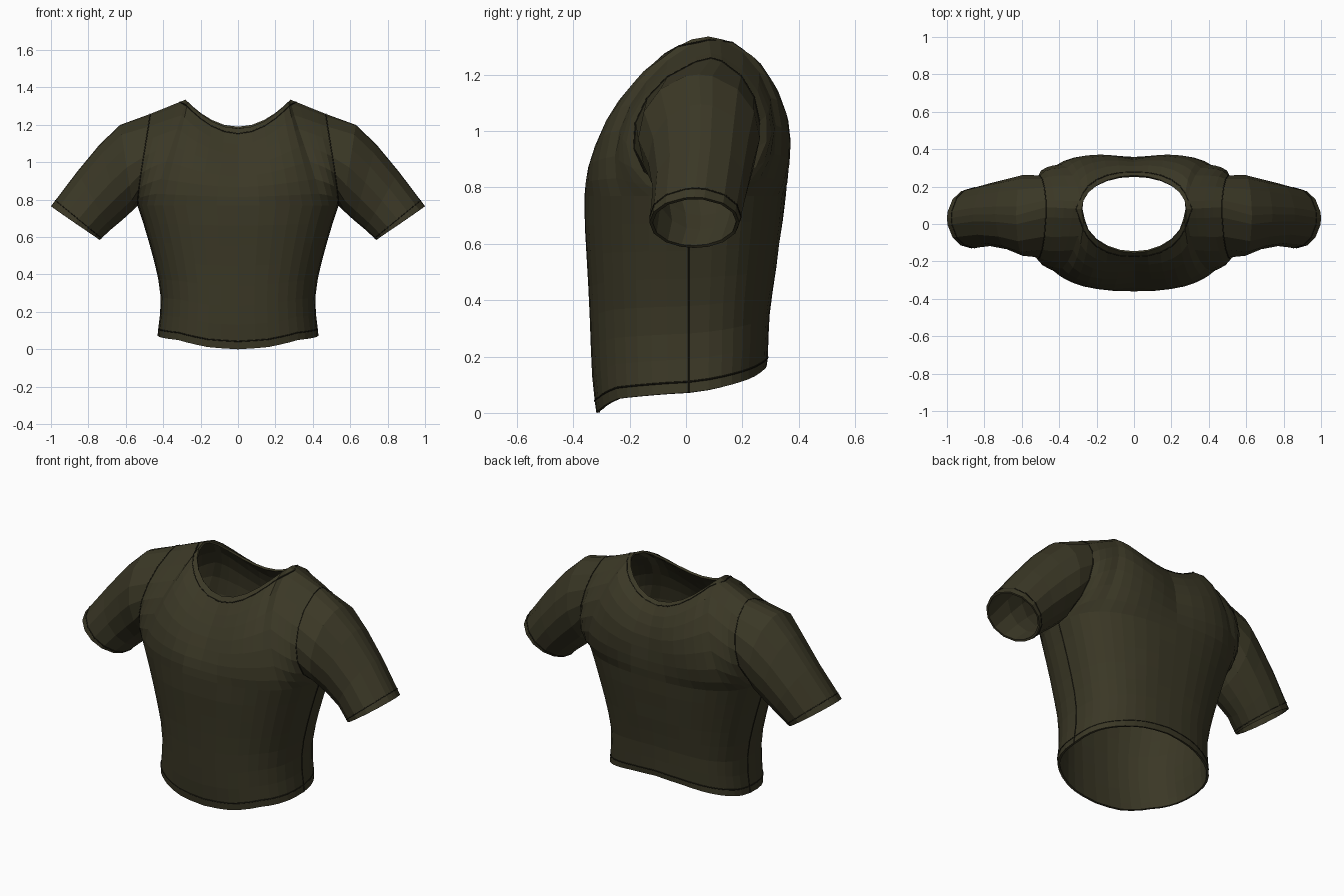
import bpy, bmesh, math
from mathutils import Vector, noise

if "Cube" in bpy.data.objects:
    bpy.data.objects.remove(bpy.data.objects["Cube"])


def material(name, rgb):
    m = bpy.data.materials.new(name)
    m.diffuse_color = (*rgb, 1)
    m.use_nodes = True
    m.node_tree.nodes["Principled BSDF"].inputs["Base Color"].default_value = m.diffuse_color
    return m


CLOTH = material("olive cloth", (0.043, 0.039, 0.019))
THREAD = material("dark seam", (0.014, 0.013, 0.007))


def interp(table, x):
    if x <= table[0][0]:
        return table[0][1]
    for (a, p), (b, q) in zip(table, table[1:]):
        if x <= b:
            return p + (q - p) * (x - a) / (b - a)
    return table[-1][1]


# Torso profiles by height, and hem height by angle from the front
WIDTH = [(0, .43), (.08, .427), (.2, .412), (.32, .41), (.5, .452), (.65, .495), (.77, .535)]
FRONT = [(0, -.318), (.1, -.332), (.4, -.344), (.72, -.362), (.77, -.36)]
BACK = [(.15, .284), (.2, .291), (.3, .292), (.4, .302), (.55, .326), (.77, .354)]
HEM = [(0, 0), (18, .012), (45, .05), (90, .072), (140, .125), (160, .15), (180, .165)]
ARMPIT = .77
NECK = .6          # column share taken up by the neckline

# Start and end tangents of the upper panels at centre, neck corner and armhole
TANGENTS = {
    -1: ([(0, (0, .015, .15)), (.6, (-.04, -.09, .2)), (1, (.005, -.34, .08))],
         [(0, (0, -.085, -.13)), (.6, (.01, -.24, -.09)), (1, (0, -.27, -.04))]),
    1: ([(0, (0, .012, .15)), (.6, (-.03, .17, .2)), (1, (.005, .38, .08))],
        [(0, (0, .09, -.08)), (.6, (.01, .2, -.02)), (1, (0, .18, -.03))]),
}


def tangent(table, s):
    return Vector([interp([(k, p[i]) for k, p in table], s) for i in range(3)])


def ring(side, s, z):
    """Horizontal section of the body."""
    a = s * math.pi / 2
    e = .82 if side < 0 else .74
    depth = interp(FRONT if side < 0 else BACK, z)
    y = .01 + (depth - .01) * max(0, math.cos(a)) ** e
    return Vector((interp(WIDTH, z) * math.sin(a) ** .83, y, z))


def top_edge(side, s):
    """Neckline, then shoulder line."""
    if s <= NECK + 1e-6:
        a = s / NECK * math.pi / 2
        reach, low = (-.235, 1.18) if side < 0 else (.18, 1.19)
        return Vector((.28 * math.sin(a), .08 + reach * math.cos(a),
                       low + (1.335 - low) * math.sin(a) ** 2))
    return Vector((.28, .08, 1.335)).lerp(Vector((.47, .09, 1.258)), (s - NECK) / (1 - NECK))


def body(side, s, v):
    """Body surface: v 0-1 hem to armpit, 1-2 armpit to top edge."""
    if v <= 1:
        hem = interp(HEM, s * 90 if side < 0 else 180 - s * 90)
        p = ring(side, s, hem + (ARMPIT - hem) * v)
    else:
        t = v - 1
        p0, p3 = ring(side, s, ARMPIT), top_edge(side, s)
        p1 = p0 + tangent(TANGENTS[side][0], s)
        p2 = p3 + tangent(TANGENTS[side][1], s)
        u = 1 - t
        p = p0 * u**3 + p1 * (3*u*u*t) + p2 * (3*u*t*t) + p3 * t**3
    # slight cloth wrinkles, fading at edges
    fade = max(0, math.cos(s * math.pi / 2)) * math.sin(math.pi * v / 2)
    p.y += .006 * fade * noise.noise(Vector((p.x * 4, side * 3, p.z * 9)))
    return p


def build(name, grids):
    """Half garment from point grids; mirrored and given cloth thickness."""
    bm = bmesh.new()
    for grid, flip in grids:
        vs = [[bm.verts.new(p) for p in row] for row in grid]
        for r0, r1 in zip(vs, vs[1:]):
            for j in range(len(r0) - 1):
                q = [r0[j], r0[j + 1], r1[j + 1], r1[j]]
                bm.faces.new(q[::-1] if flip else q)
    bmesh.ops.remove_doubles(bm, verts=bm.verts, dist=.0005)
    me = bpy.data.meshes.new(name)
    bm.to_mesh(me)
    bm.free()
    me.materials.append(CLOTH)
    ob = bpy.data.objects.new(name, me)
    bpy.context.collection.objects.link(ob)
    mir = ob.modifiers.new("mirror", 'MIRROR')
    mir.merge_threshold = .0005
    sol = ob.modifiers.new("thickness", 'SOLIDIFY')
    sol.thickness, sol.offset = .012, -1
    return ob


# Body: front and back panels
COLS = [i / 10 for i in range(11)]
LOW = [0, .055, .17, .3, .44, .58, .72, .86, 1]
HIGH = [1, 1.1, 1.22, 1.36, 1.5, 1.64, 1.78, 1.93, 2]
build("shirt_body", [([[body(sd, s, v) for s in COLS] for v in LOW + HIGH[1:]], sd > 0)
                     for sd in (-1, 1)])

# Sleeves: armhole loop lofted to the cuff
armhole = [body(-1, 1, v) for v in HIGH] + [body(1, 1, v) for v in HIGH[-2::-1]]
angles = [math.pi * (v - 1) for v in HIGH]
angles += [2 * math.pi - a for a in angles[-2::-1]]


def sleeve_ring(tx, tz, bx, bz, y0, y1):
    top, bot = Vector((tx, 0, tz)), Vector((bx, 0, bz))
    mid = (top + bot) / 2 + Vector((0, (y0 + y1) / 2, 0))
    return [mid - (top - bot) / 2 * math.cos(a) - Vector((0, (y1 - y0) / 2 * math.sin(a), 0))
            for a in angles]


rings = [armhole,
         sleeve_ring(.63, 1.2, .56, .745, -.17, .262),
         sleeve_ring(.74, 1.095, .62, .69, -.135, .24),
         sleeve_ring(.86, .95, .68, .64, -.118, .218),
         sleeve_ring(1.0, .765, .74, .585, -.13, .19)]
cuff_line = [p.lerp(q, .83) for p, q in zip(rings[3], rings[4])]
rings.insert(4, cuff_line)
build("sleeves", [(list(zip(*rings)), True)])
sleeves = bpy.data.objects["sleeves"]
# rows run around the arm here, so make sure the cloth faces outward
me = sleeves.data
c = sum((p for p in rings[2]), Vector()) / len(rings[2])
near = min(me.polygons, key=lambda f: (f.center - rings[2][4]).length)
if near.normal.dot(near.center - c) < 0:
    me.flip_normals()

# Seams: hem, collar, armholes, cuffs and sides
collar = [body(-1, s, 1.93) for s in COLS[:6]] + [body(-1, .665, 2)]
collar += [body(1, s, 1.93) for s in COLS[5::-1]]
hem = [body(-1, s, .055) for s in COLS] + [body(1, s, .055) for s in COLS[-2::-1]]
side_seam = [body(-1, 1, v) for v in LOW]

cu = bpy.data.curves.new("seams", 'CURVE')
cu.dimensions = '3D'
cu.bevel_depth, cu.bevel_resolution = .0032, 0
cu.materials.append(THREAD)
for path in (collar, hem, side_seam, armhole, cuff_line):
    for sx in (1, -1):
        sp = cu.splines.new('POLY')
        sp.points.add(len(path) - 1)
        for pt, p in zip(sp.points, path):
            pt.co = (p.x * sx, p.y, p.z, 1)
tmp = bpy.data.objects.new("seam_paths", cu)
bpy.context.collection.objects.link(tmp)
bpy.context.view_layer.update()
dg = bpy.context.evaluated_depsgraph_get()
mesh = bpy.data.meshes.new_from_object(tmp.evaluated_get(dg))
bpy.data.objects.remove(tmp)
bpy.context.collection.objects.link(bpy.data.objects.new("seams", mesh))
